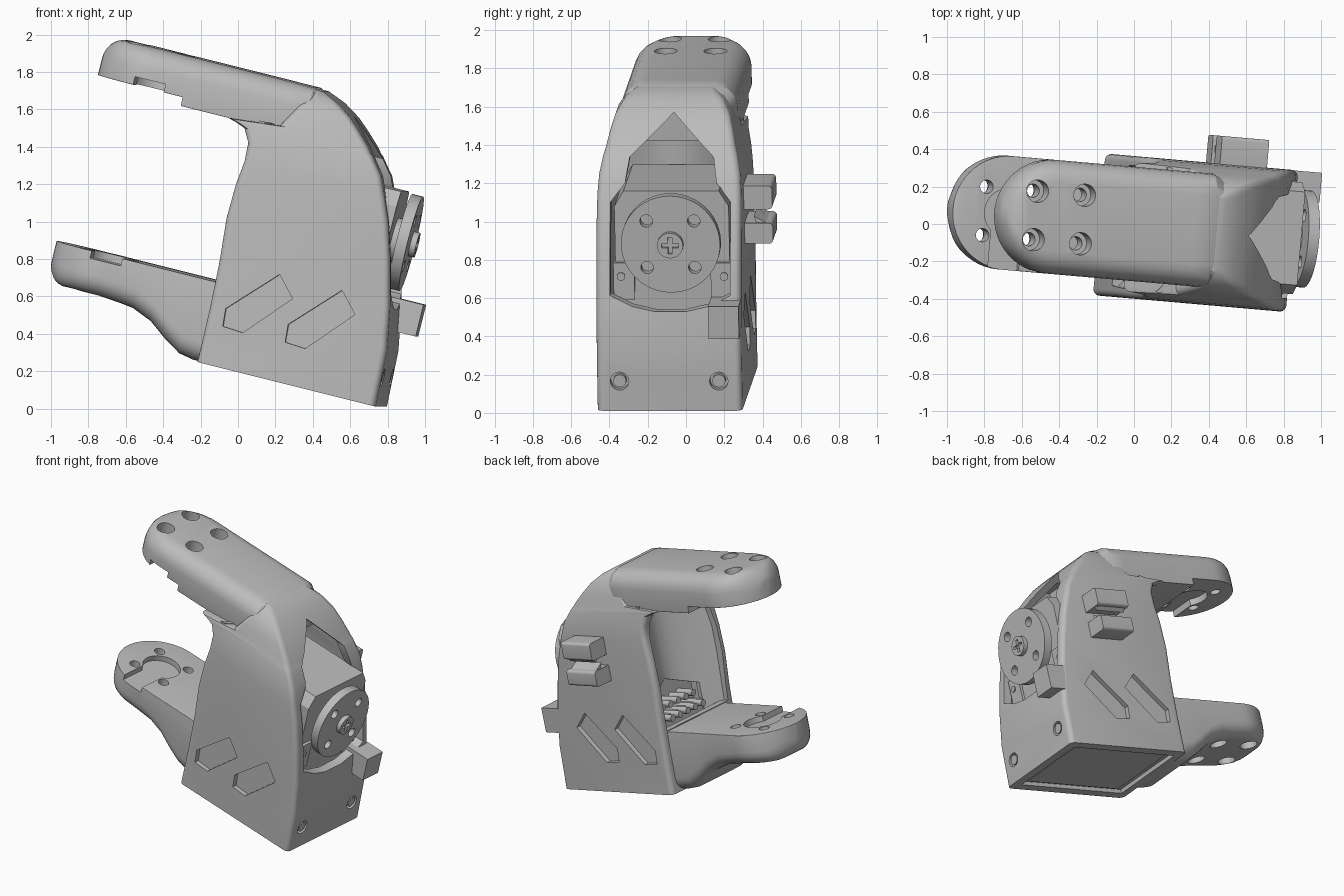
import bpy, bmesh, math
from mathutils import Matrix

cube = bpy.data.objects.get("Cube")
if cube:
    bpy.data.objects.remove(cube, do_unlink=True)

# The part is built upright, then leaned and turned into its pose
TILT = math.radians(14)
POSE = Matrix.Rotation(math.radians(-5), 4, 'Z') @ Matrix.Rotation(TILT, 4, 'Y')
MID = -.018  # sideways centre of the housing

grey = bpy.data.materials.new("plain_grey")
grey.use_nodes = True
grey.diffuse_color = (0.5, 0.5, 0.5, 1)
for node in grey.node_tree.nodes:
    if node.type == 'BSDF_PRINCIPLED':
        node.inputs["Base Color"].default_value = (0.5, 0.5, 0.5, 1)

parts = []


def loft(name, sections, keep=True):
    """Skin a closed solid through matching cross-sections."""
    bm = bmesh.new()
    rings = [[bm.verts.new(p) for p in s] for s in sections]
    n = len(rings[0])
    for a, b in zip(rings, rings[1:]):
        for i in range(n):
            j = (i + 1) % n
            bm.faces.new((a[i], a[j], b[j], b[i]))
    bm.faces.new(rings[0])
    bm.faces.new(rings[-1])
    bmesh.ops.recalc_face_normals(bm, faces=bm.faces[:])
    mesh = bpy.data.meshes.new(name)
    bm.to_mesh(mesh)
    bm.free()
    obj = bpy.data.objects.new(name, mesh)
    bpy.context.scene.collection.objects.link(obj)
    if keep:
        parts.append(obj)
    else:
        obj.hide_render = True
    return obj


def place(axis, p, t):
    return {'x': (t, p[0], p[1]), 'y': (p[0], t, p[1]), 'z': (p[0], p[1], t)}[axis]


def prism(name, pts, axis, a, b, keep=True):
    return loft(name, [[place(axis, p, t) for p in pts] for t in (a, b)], keep)


def circle(c, r, n=28):
    return [(c[0] + r * math.cos(2 * math.pi * i / n),
             c[1] + r * math.sin(2 * math.pi * i / n)) for i in range(n)]


def rod(name, axis, c, r, a, b, keep=True):
    return prism(name, circle(c, r), axis, a, b, keep)


def box(name, x, y, z, keep=True):
    return prism(name, [(x[0], y[0]), (x[1], y[0]), (x[1], y[1]), (x[0], y[1])],
                 'z', z[0], z[1], keep)


def rounded(x0, x1, y0, y1, top, bottom):
    """Rectangle with its own radius for the upper and lower corners."""
    pts = []
    corners = ((x1, y1, -1, -1, top), (x0, y1, 1, -1, top),
               (x0, y0, 1, 1, bottom), (x1, y0, -1, 1, bottom))
    for k, (x, y, sx, sy, r) in enumerate(corners):
        for i in range(6):
            a = math.pi / 2 * (k + i / 5)
            pts.append((x + sx * r + r * math.cos(a), y + sy * r + r * math.sin(a)))
    return pts


def mirrored(half):
    return half + [(-y, w) for y, w in reversed(half) if y]


def cut(obj, *cutters):
    for c in cutters:
        mod = obj.modifiers.new("cut", 'BOOLEAN')
        mod.operation = 'DIFFERENCE'
        mod.solver = 'EXACT'
        mod.object = c
        bpy.context.view_layer.update()
        dg = bpy.context.evaluated_depsgraph_get()
        mesh = bpy.data.meshes.new_from_object(obj.evaluated_get(dg))
        obj.modifiers.clear()
        obj.data = mesh
        bpy.data.objects.remove(c, do_unlink=True)


def interp(table, x):
    for (xa, ya), (xb, yb) in zip(table, table[1:]):
        if x <= xb:
            return ya + (yb - ya) * max(0, x - xa) / (xb - xa)
    return table[-1][1]


# Main housing: stacked rounded rectangles (height, inner end, outer end, half width)
shell = [(.197, -.24, .745, .38), (.5, -.245, .733, .38), (.74, -.255, .691, .38),
         (.98, -.275, .631, .38), (1.17, -.27, .573, .38), (1.3, -.255, .52, .378),
         (1.4, -.26, .475, .37), (1.47, -.3, .42, .355), (1.49, -.35, .405, .35),
         (1.503, -.4, .39, .345), (1.53, -.12, .37, .338), (1.6, -.08, .3, .32),
         (1.66, -.05, .235, .3), (1.72, -.01, .145, .26), (1.76, 0, .05, .2)]
hollow = [(.5, -.19, .66, .32), (.64, -.19, .65, .32), (.645, -.7, .65, .32),
          (.98, -.7, .57, .33), (1.17, -.7, .51, .33), (1.36, -.7, .43, .31),
          (1.5, -.7, .33, .28), (1.505, -.2, .33, .28), (1.62, -.15, .2, .22)]


def stack(name, rows, r, keep=True):
    return loft(name, [[(x, y, w) for x, y in rounded(a, b, MID - h, MID + h, min(r, (b - a) * .4), min(r, (b - a) * .4))]
                       for w, a, b, h in rows], keep)


housing = stack("housing", shell, .035)
cut(housing, stack("hollow", hollow, .03, False))

# Pointed window for the servo, recessed base
half = [(0, 1.673), (.22, 1.48), (.24, 1.36), (.315, 1.268), (.315, .80), (.2, .745), (.08, .718)]
window = [(y + MID / 2, w) for y, w in mirrored(half)]
cut(housing, prism("window", window, 'x', 0, 1, False),
    box("base_recess", (-.18, .67), (MID - .31, MID + .31), (.1, .225), False))
box("base_plate", (-.13, .64), (MID - .28, MID + .28), (.212, .24))

# Slanted pockets on both flanks
pocket = [(-.08, .44), (-.064, .535), (.225, .717), (.294, .588), (.027, .406)]
for dx, dz in ((.033, 0), (.368, -.085)):
    pts = [((x + dx) * math.cos(TILT) - (z + dz) * math.sin(TILT),
            (x + dx) * math.sin(TILT) + (z + dz) * math.cos(TILT)) for x, z in pocket]
    for a, b in ((-.5, MID - .345), (MID + .345, .5)):
        cut(housing, prism("pocket", pts, 'y', a, b, False))

# Screws low on the outer wall
for y in (MID - .26, MID + .26):
    cut(housing, rod("screw_hole", 'x', (y, .355), .048, .70, .9, False))
    rod("wall_screw", 'x', (y, .355), .034, .69, .735)

# Arms: domed tips swept along their length
CENTRE, RAD = -.855, .305


def stations(extra):
    tip = [CENTRE - RAD * math.cos(math.pi / 2 * (.06 + .94 * i / 12)) for i in range(13)]
    return tip + extra


def arm_width(u):
    return math.sqrt(max(RAD ** 2 - min(0, u - CENTRE) ** 2, 0))


def edge_drop(u, r):
    d = min(u - (CENTRE - RAD), r)
    return r - math.sqrt(max(r * r - (r - d) ** 2, 0))


# The upper arm dips and narrows where it sinks into the housing
upper = []
for u in stations([-.666, -.664, -.4, -.1, 0, .14]):
    sink = 1 if u > .1 else 0
    h = arm_width(u) * (1 - .2 * sink)
    lo, hi = (1.55 if u < -.665 else 1.502), 1.768 - edge_drop(u, .12) - .06 * sink
    r = min(.12, h * .95, (hi - lo) * .9)
    upper.append([(u, y, w) for y, w in rounded(-h, h, lo, hi, r, .003)])
upper_arm = loft("upper_arm", upper)

belly = [(-1.2, .41), (-.82, .41), (-.66, .39), (-.55, .345), (-.45, .27),
         (-.36, .215), (-.28, .2), (-.18, .2)]
lower = []
for u in stations([-.74, -.66, -.6, -.55, -.5, -.45, -.4, -.36, -.28, -.18]):
    h = arm_width(u)
    lo = interp(belly, u) + edge_drop(u, .11)
    r = min(.1, h * .95)
    lower.append([(u, y, w) for y, w in rounded(-h, h, lo, .635, .003, r)])
lower_arm = loft("lower_arm", lower)

# Horn seats open to the front, and bolt holes in both arms
for arm, seat, bore in ((upper_arm, (1.5, 1.595), (1.66, 1.9)),
                        (lower_arm, (.595, .7), (.3, .52))):
    cut(arm, box("slot", (-.94, -.77), (-.5, 0), seat, False),
        rod("seat", 'z', (CENTRE, 0), .13, seat[0], seat[1], False))
    for dx in (-.13, .13):
        for dy in (-.13, .13):
            c = (CENTRE + dx, dy)
            cut(arm, rod("bolt", 'z', c, .036, .2, 1.9, False),
                rod("bore", 'z', c, .06, bore[0], bore[1], False))

# Curved partition between the pocket and the servo, with a peaked cable opening
arc = [(-.23 + .2 * math.cos(math.pi * t / 16), MID + .335 * t / 8) for t in range(-8, 9)]
partition = prism("partition", arc + [(x + .03, y) for x, y in reversed(arc)], 'z', .6, 1.53)
cut(partition, prism("cable_opening", mirrored([(0, .9), (.23, .8), (.23, .5)]), 'x', -.4, .2, False))

# Servo with mounting tabs and rear connector pins
prism("servo", mirrored([(.25, 1.343), (.3, 1.26), (.3, .64)]), 'x', .02, .59)
for s in (-1, 1):
    ys = sorted((s * .2, s * .31))
    box("servo_tab", (.5, .61), ys, (.76, .96))
    rod("tab_screw", 'x', (s * .27, .887), .022, .6, .618)
box("pin_block", (-.12, .05), (-.22, .22), (.6, .69))
for row in range(2):
    for i in range(5):
        rod("pin", 'x', (-.16 + .08 * i, .68 + .07 * row), .024, -.19 + .07 * row, .03)

# Round horn with bolt holes and a cross-head screw
AXIS = 1.08
rod("horn_hub", 'x', (0, AXIS), .12, .58, .64)
horn = prism("horn", circle((0, AXIS), .26, 48), 'x', .63, .69)
for y in (-.125, .125):
    for w in (-.125, .125):
        cut(horn, rod("horn_hole", 'x', (y, AXIS + w), .033, .5, .8, False))
screw = rod("horn_screw", 'x', (0, AXIS), .068, .68, .722)
cut(screw, box("cross_a", (.7, .8), (-.045, .045), (AXIS - .011, AXIS + .011), False),
    box("cross_b", (.7, .8), (-.011, .011), (AXIS - .045, AXIS + .045), False))

# Cable plug and the pair of cable clips on the back
box("cable_plug", (.6, .815), (.2, .36), (.6, .775))
for lo, hi in ((1.005, 1.115), (1.19, 1.315)):
    prism("cable_clip", rounded(.32, .51, lo, hi, .02, .02), 'x', .115, .375)
prism("clip_lip", [(.46, 1.165), (.505, 1.22), (.43, 1.22)], 'x', .13, .36)
prism("clip_lip", [(.43, 1.1), (.5, 1.1), (.41, 1.15)], 'x', .13, .36)

# Pose, colour and shading
for obj in parts:
    obj.data.transform(POSE)
    obj.data.materials.clear()
    obj.data.materials.append(grey)
    bpy.ops.object.select_all(action='DESELECT')
    obj.select_set(True)
    bpy.context.view_layer.objects.active = obj
    bpy.ops.object.shade_smooth_by_angle(angle=math.radians(30))
